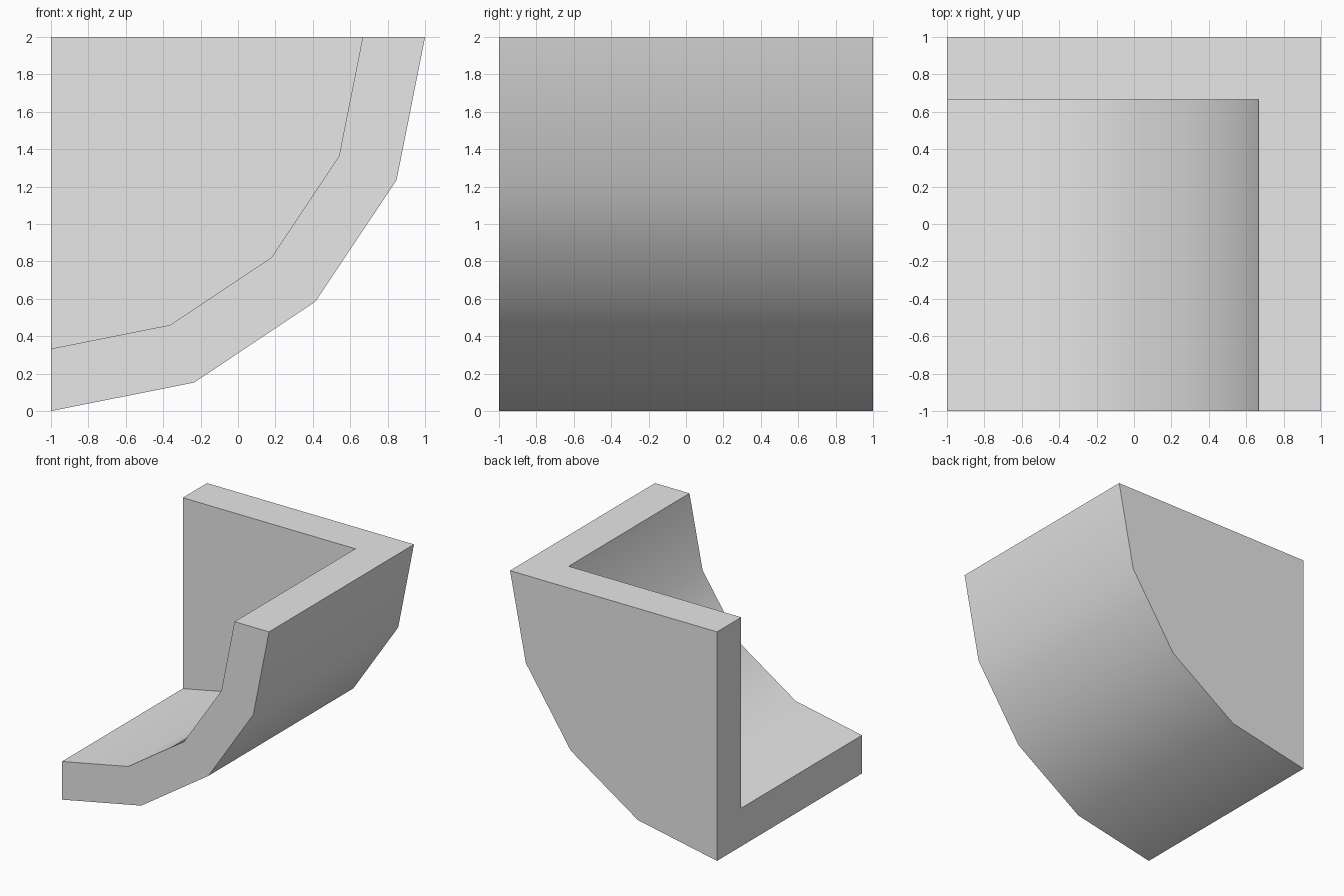
import bpy, bmesh, math

if "Cube" in bpy.data.objects:
    bpy.data.objects.remove(bpy.data.objects["Cube"])

SEGMENTS = 4
CX, TOP = -1.0, 2.0            # arc centre in x and z
OUTER, INNER = 2.0, 5 / 3      # arc radii
FRONT, WALL, BACK = -1.0, 2 / 3, 1.0

bm = bmesh.new()


def arc(radius, y):
    """Quarter arc from the right top edge down to the left bottom edge."""
    steps = [math.pi / 2 * i / SEGMENTS for i in range(SEGMENTS + 1)]
    return [bm.verts.new((CX + radius * math.cos(a), y, TOP - radius * math.sin(a))) for a in steps]


def strip(a, b):
    for i in range(SEGMENTS):
        bm.faces.new((a[i], a[i + 1], b[i + 1], b[i]))


outer_front, outer_back = arc(OUTER, FRONT), arc(OUTER, BACK)
inner_front, inner_back = arc(INNER, FRONT), arc(INNER, WALL)
corner_in = bm.verts.new((CX, WALL, TOP))
corner_out = bm.verts.new((CX, BACK, TOP))

# Curved shell, outside and inside
strip(outer_front, outer_back)
strip(inner_front, inner_back)

# Front rim, back wall (both sides), L-shaped top and left ends
bm.faces.new(outer_front + inner_front[::-1])
bm.faces.new(outer_back + [corner_out])
bm.faces.new(inner_back + [corner_in])
for k in (0, -1):
    bm.faces.new((outer_front[k], outer_back[k], corner_out, corner_in, inner_back[k], inner_front[k]))

bmesh.ops.recalc_face_normals(bm, faces=bm.faces[:])
mesh = bpy.data.meshes.new("curved_corner_shell")
bm.to_mesh(mesh)
bm.free()

# Smooth curves with sharp rims
mesh.shade_smooth()
mesh.set_sharp_from_angle(angle=math.radians(30))

grey = bpy.data.materials.new("light grey")
grey.diffuse_color = (0.8, 0.8, 0.8, 1)
grey.use_nodes = True
grey.node_tree.nodes["Principled BSDF"].inputs["Base Color"].default_value = grey.diffuse_color
mesh.materials.append(grey)

obj = bpy.data.objects.new("curved_corner_shell", mesh)
bpy.context.collection.objects.link(obj)
